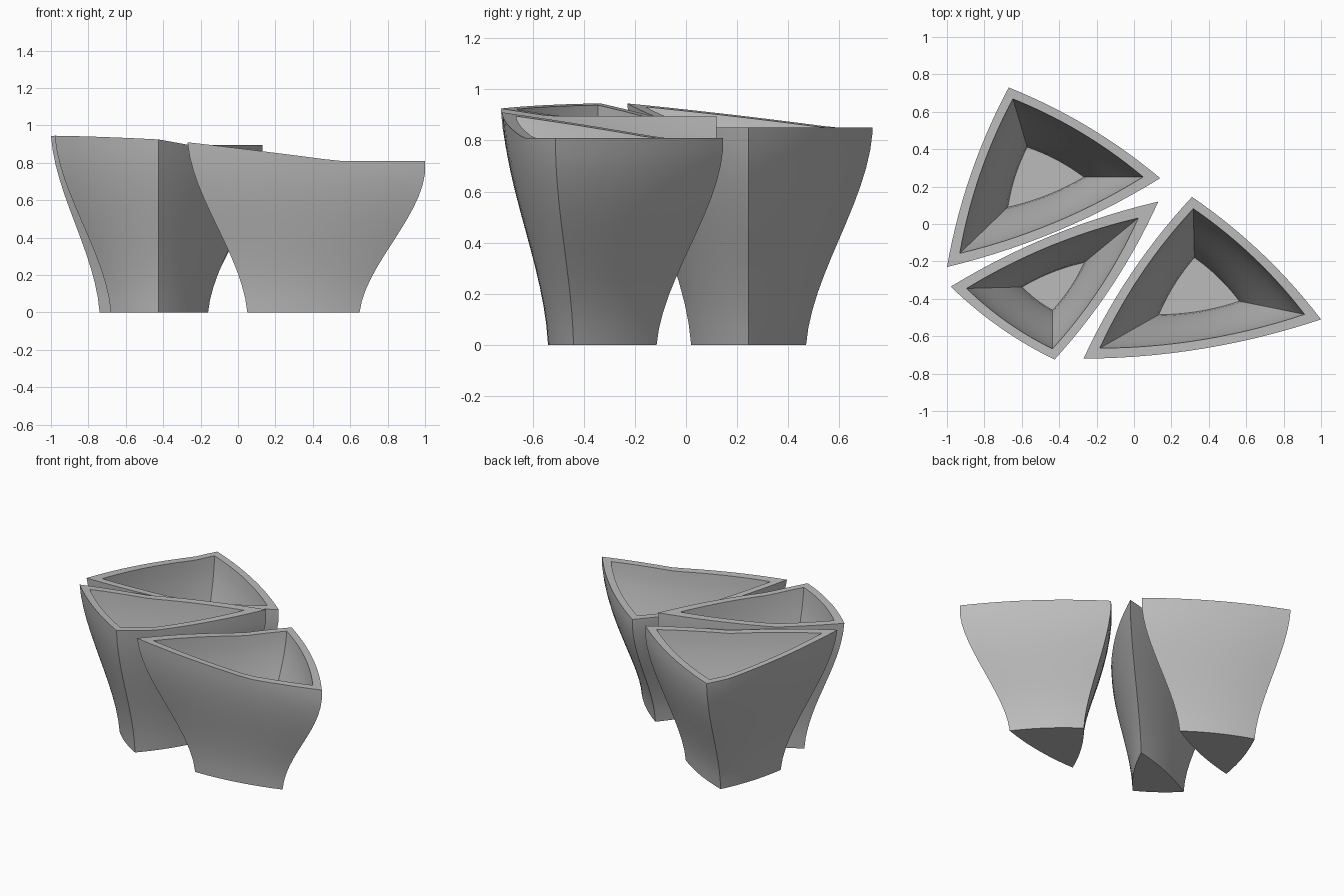
import bpy, bmesh, math
from mathutils import Vector

cube = bpy.data.objects.get("Cube")
if cube:
    bpy.data.objects.remove(cube, do_unlink=True)

grey = bpy.data.materials.new("plain grey")
grey.use_nodes = True
colour = (0.5, 0.5, 0.5, 1)
grey.diffuse_color = colour
grey.node_tree.nodes["Principled BSDF"].inputs["Base Color"].default_value = colour

SIDE = 14      # segments along each side
LEVELS = 12    # rings up each wall
WALL = 0.041   # wall thickness
BOW = 0.04     # outward bulge of a side, relative to its length


def inset(corners, t):
    """Shrink a triangle evenly by t around its incentre."""
    a, b, c = corners
    la, lb, lc = (b - c).length, (c - a).length, (a - b).length
    per = la + lb + lc
    centre = (a * la + b * lb + c * lc) / per
    radius = abs((b - a).cross(c - a)) / per
    return [centre + (p - centre) * (1 - t / radius) for p in corners]


def bowed_loop(corners):
    """Anticlockwise triangle whose sides bulge gently outward."""
    pts = []
    for i in range(3):
        a, b = corners[i], corners[(i + 1) % 3]
        out = Vector((b.y - a.y, a.x - b.x)) * BOW
        for k in range(SIDE):
            u = k / SIDE
            pts.append(a.lerp(b, u) + out * 4 * u * (1 - u))
    return pts


def flare(s):
    """Soft S profile from foot to mouth."""
    return 0.75 * s * s * (3 - 2 * s) + 0.25 * s


def make_pot(name, top, foot, level):
    """top: three (x, y, z) corners, foot: three (x, y), level: lowest rim height."""
    p = [Vector(v) for v in top]
    n = (p[1] - p[0]).cross(p[2] - p[0])

    def slope(q):
        return p[0].z - (n.x * (q.x - p[0].x) + n.y * (q.y - p[0].y)) / n.z

    def rim(q):
        return max(slope(q), level)

    top2 = [v.to_2d() for v in p]
    foot2 = [Vector(v) for v in foot]
    bm = bmesh.new()

    def rings(lower, upper, base, height):
        lo, hi = bowed_loop(lower), bowed_loop(upper)
        out = []
        for j in range(LEVELS + 1):
            s = j / LEVELS
            out.append([bm.verts.new((*a.lerp(b, flare(s)), base + (height(b) - base) * s))
                        for a, b in zip(lo, hi)])
        return out

    # outer wall, upright lip, then inner wall back down to the floor
    outer = rings(foot2, top2, 0, slope)
    lip = [bm.verts.new((*q, rim(q))) for q in bowed_loop(top2)]
    inner = rings(inset(foot2, WALL), inset(top2, WALL), WALL, rim)
    stack = outer + [lip] + inner[::-1]
    for a, b in zip(stack, stack[1:]):
        for i in range(len(a)):
            k = (i + 1) % len(a)
            bm.faces.new((a[i], a[k], b[k], b[i]))
    bm.faces.new(outer[0][::-1])
    bm.faces.new(inner[0])
    bmesh.ops.remove_doubles(bm, verts=bm.verts, dist=0.0005)
    bmesh.ops.recalc_face_normals(bm, faces=bm.faces)

    mesh = bpy.data.meshes.new(name)
    bm.to_mesh(mesh)
    bm.free()
    mesh.materials.append(grey)
    mesh.shade_smooth()
    mesh.set_sharp_from_angle(angle=math.radians(30))
    bpy.context.collection.objects.link(bpy.data.objects.new(name, mesh))


# corners run anticlockwise seen from above
make_pot("back_pot",
         [(-1.0, -0.23, 0.945), (0.14, 0.245, 0.775), (-0.67, 0.73, 0.83)],
         [(-0.74, 0.02), (-0.17, 0.245), (-0.595, 0.47)], 0.85)
make_pot("front_right_pot",
         [(-0.98, -0.335, 0.945), (-0.425, -0.725, 0.925), (0.13, 0.12, 0.81)],
         [(-0.68, -0.325), (-0.425, -0.52), (-0.16, -0.12)], 0.895)
make_pot("front_left_pot",
         [(-0.27, -0.72, 0.91), (1.0, -0.51, 0.745), (0.31, 0.145, 0.765)],
         [(0.05, -0.54), (0.65, -0.44), (0.315, -0.115)], 0.81)
